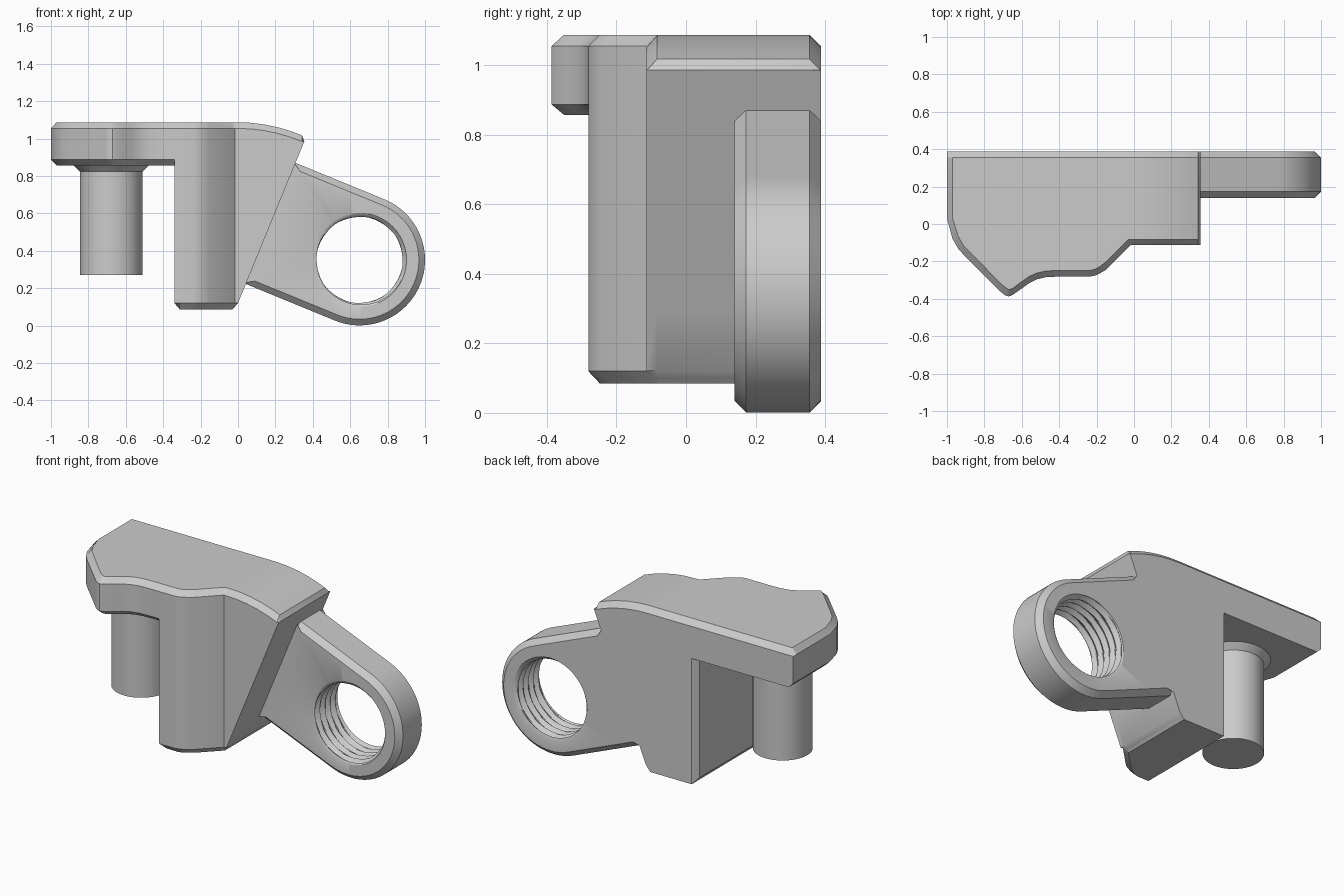
import bpy, bmesh
from math import sin, cos, atan2, pi, radians

if "Cube" in bpy.data.objects:
    bpy.data.objects.remove(bpy.data.objects["Cube"])


def loft(name, rings, cap_start=False, cap_end=False, wrap=False):
    """Skin a list of closed rings that all have the same point count."""
    bm = bmesh.new()
    rows = [[bm.verts.new(p) for p in ring] for ring in rings]
    n = len(rows[0])
    pairs = list(zip(rows, rows[1:]))
    if wrap:
        pairs.append((rows[-1], rows[0]))
    for a, b in pairs:
        for i in range(n):
            j = (i + 1) % n
            bm.faces.new((a[i], a[j], b[j], b[i]))
    if cap_start:
        bm.faces.new(rows[0][::-1])
    if cap_end:
        bm.faces.new(rows[-1])
    bmesh.ops.remove_doubles(bm, verts=bm.verts, dist=1e-5)
    bmesh.ops.dissolve_degenerate(bm, edges=bm.edges, dist=1e-5)
    bmesh.ops.recalc_face_normals(bm, faces=bm.faces)
    mesh = bpy.data.meshes.new(name)
    bm.to_mesh(mesh)
    bm.free()
    obj = bpy.data.objects.new(name, mesh)
    bpy.context.collection.objects.link(obj)
    bpy.ops.object.select_all(action='DESELECT')
    obj.select_set(True)
    bpy.context.view_layer.objects.active = obj
    bpy.ops.object.shade_smooth_by_angle(angle=radians(28))
    return obj


TOP, PLATE, FOOT, BACK, C = 1.087, 0.857, 0.085, 0.388, 0.033


# Body: sections across x, each chamfered at top front, top back and bottom front
def section(x, yf, yin, zb, zf, zt, zc, ybl):
    zm = max(PLATE, zb)
    pts = [(yf, zf), (yin, zb), (ybl, zb), (ybl, zm), (BACK, zm),
           (BACK, zc), (BACK - C, zt), (yin, zt), (yf, zc)]
    return [(x, y, z) for y, z in pts]


# Plate stations: x, front edge, inset front edge
plate = [(-0.97, -0.08, 0.03), (-0.94, -0.132, -0.065), (-0.91, -0.166, -0.118),
         (-0.71, -0.365, -0.32), (-0.69, -0.381, -0.338), (-0.67, -0.387, -0.351),
         (-0.65, -0.38, -0.345), (-0.60, -0.345, -0.308), (-0.56, -0.316, -0.28),
         (-0.52, -0.296, -0.262), (-0.47, -0.284, -0.251), (-0.40, -0.281, -0.248),
         (-0.34, -0.281, -0.248)]
column = [(-0.34, -0.281, -0.248), (-0.31, -0.281, -0.248), (-0.235, -0.281, -0.248),
          (-0.205, -0.275, -0.241), (-0.18, -0.262, -0.225), (-0.15, -0.246, -0.203),
          (-0.03, -0.126, -0.083), (-0.017, -0.113, -0.083)]

rings = [section(-1, 0.03, 0.03, PLATE + 0.03, PLATE + 0.03, TOP - C, TOP - C, BACK - C)]
for x, yf, yin in plate:
    rings.append(section(x, yf, yin, PLATE, PLATE + 0.03, TOP, TOP - C, BACK - C))
for x, yf, yin in column:
    first = x == -0.34
    zb = 0.12 if first else FOOT + max(0, x + 0.03) * 1.167
    rings.append(section(x, yf, yin, zb, 0.12, TOP, TOP - C, BACK - C if first else BACK))

# Slanted end with curved top
SLOPE = (0.985 - 0.12) / 0.355
for x in (0, 0.07, 0.14, 0.21, 0.26, 0.302, 0.342):
    zt = TOP - 0.07 * (x / 0.342) ** 2
    zb = 0.12 + SLOPE * x
    rings.append(section(x, -0.113, -0.083, zb, zb, zt, zt - C, BACK))
rings.append(section(0.355, -0.113, -0.083, 0.985, 0.985, 0.985, 0.985, BACK))
loft("clamp_body", rings, cap_start=True)

# Peg with flared collar under the plate
N = 64
peg = [(0.202, 0.865), (0.202, 0.857), (0.167, 0.823), (0.167, 0.27)]
loft("peg", [[(-0.678 + r * cos(2 * pi * k / N), 0.03 + r * sin(2 * pi * k / N), z)
              for k in range(N)] for r, z in peg], cap_start=True, cap_end=True)

# Arm: rounded lug square to the slanted face, with a threaded hole
CX, CZ, R = 0.65, 0.351, 0.35
tilt = atan2(-1, SLOPE)
ux, uz = cos(tilt), sin(tilt)
REACH = CX * ux + (CZ - 0.12) * uz
corner = pi - atan2(R, REACH)
angles = sorted([2 * pi * k / 96 - pi for k in range(96)] + [corner, -corner])


def place(u, v, y):
    return (CX + u * ux - v * uz, y, CZ + u * uz + v * ux)


def outer(y, r):
    ring = []
    for a in angles:
        if abs(a) == corner:
            u, v = -REACH, r if a > 0 else -r
        else:
            t = r
            if abs(a) > pi / 2:
                t = min(r / max(abs(sin(a)), 1e-6), REACH / abs(cos(a)))
                if abs(a) > corner:
                    t = REACH / abs(cos(a))
            u, v = t * cos(a), t * sin(a)
        ring.append(place(u, v, y))
    return ring


def thread_radius(y, a):
    phase = (y / 0.05 + a / (2 * pi)) % 1
    return 0.229 + 0.022 * abs(2 * phase - 1)


Y0, Y1 = 0.14, BACK
arm = [outer(Y1, R - C), outer(Y1 - C, R), outer(Y0 + C, R), outer(Y0, R - C)]
LEVELS = 40
for i in range(LEVELS + 1):
    y = Y0 + (Y1 - Y0) * i / LEVELS
    ring = []
    for a in angles:
        r = 0.251 if i in (0, LEVELS) else thread_radius(y, a)
        ring.append(place(r * cos(a), r * sin(a), y))
    arm.append(ring)
loft("threaded_arm", arm, wrap=True)
